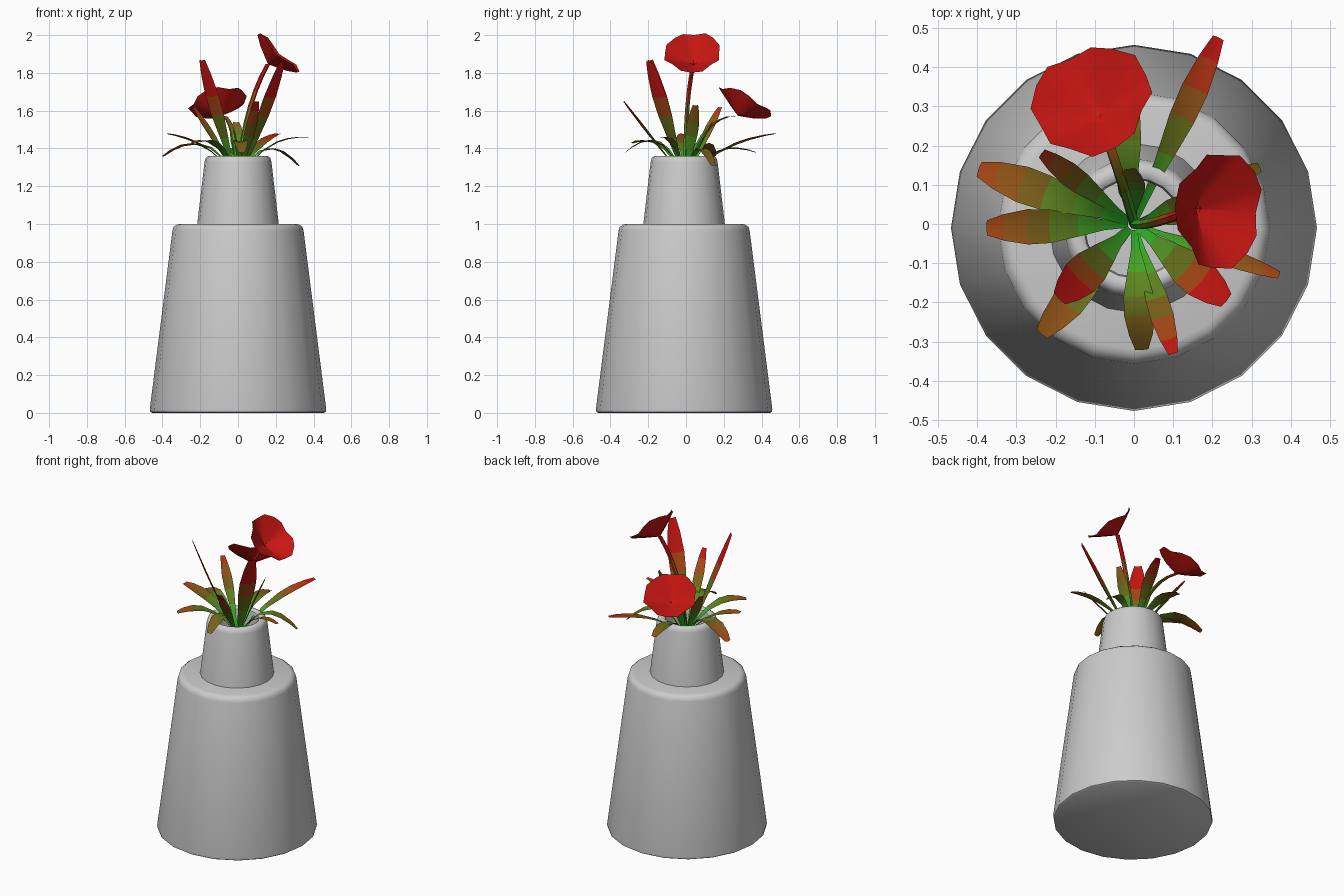
import bpy, bmesh, math
from mathutils import Vector

if "Cube" in bpy.data.objects:
    bpy.data.objects.remove(bpy.data.objects["Cube"])

# Gradient palette: green base, olive middle, red tip
GREEN, OLIVE, RED = Vector((.03, .45, .02)), Vector((.15, .13, .01)), Vector((.58, .008, .006))
N = 10
palette = []
for i in range(N):
    f = i / (N - 1)
    c = GREEN.lerp(OLIVE, f * 2) if f < .5 else OLIVE.lerp(RED, f * 2 - 1)
    m = bpy.data.materials.new("plant_%d" % i)
    m.diffuse_color = (*c, 1)
    m.use_nodes = True
    m.node_tree.nodes["Principled BSDF"].inputs["Base Color"].default_value = m.diffuse_color
    palette.append(m)
ROOT = Vector((0, 0, 1.25))


def make(name, verts, faces, plant=False, red=False, angle=40):
    me = bpy.data.meshes.new(name)
    me.from_pydata([tuple(v) for v in verts], [], faces)
    ob = bpy.data.objects.new(name, me)
    bpy.context.collection.objects.link(ob)
    bm = bmesh.new()
    bm.from_mesh(me)
    bmesh.ops.recalc_face_normals(bm, faces=bm.faces)
    bm.to_mesh(me)
    bm.free()
    if plant:
        for m in palette:
            me.materials.append(m)
        for p in me.polygons:
            f = ((p.center - ROOT).length - .08) / .45
            p.material_index = N - 1 if red else max(0, min(N - 1, int(f * N)))
    bpy.ops.object.select_all(action='DESELECT')
    ob.select_set(True)
    bpy.context.view_layer.objects.active = ob
    bpy.ops.object.shade_smooth_by_angle(angle=math.radians(angle))
    return ob


def lathe(name, profile, n=20, cy=-.01):
    verts, faces = [], []
    for r, z in profile:
        verts += [(r * math.cos(2 * math.pi * k / n), cy + r * math.sin(2 * math.pi * k / n), z) for k in range(n)]
    for i in range(len(profile) - 1):
        for k in range(n):
            k2 = (k + 1) % n
            faces.append((i * n + k, i * n + k2, (i + 1) * n + k2, (i + 1) * n + k))
    faces.append(tuple(range(n)))
    faces.append(tuple(range((len(profile) - 1) * n, len(profile) * n)))
    return make(name, verts, faces)


def bezier(a, b, c, t):
    return a * (1 - t) ** 2 + b * 2 * t * (1 - t) + c * t * t


# Vase
lathe("vase_body", [(.455, 0), (.465, .006), (.467, .02), (.347, .965), (.341, .985), (.325, .996), (.31, 1)])
lathe("vase_neck", [(.217, .99), (.177, 1.33), (.171, 1.35), (.158, 1.36), (.14, 1.36),
                    (.128, 1.352), (.124, 1.335), (.15, 1.05)])


# Leaves: tip position, arch height of the control point, maximum width
def leaf(name, tip, ctrl_z, width):
    tip = Vector(tip)
    out = Vector((tip.x, tip.y, 0)).normalized()
    side = Vector((-out.y, out.x, 0))
    reach = Vector((tip.x, tip.y, 0)).length
    a = ROOT + out * .015
    b = out * reach * .42 + Vector((0, 0, ctrl_z))
    verts, faces = [], []
    steps = [(0, .2), (.2, .3), (.4, .62), (.6, .95), (.75, 1), (.9, .75), (1, .42)]
    for t, w in steps:
        p = bezier(a, b, tip, t)
        h = side * width * w / 2
        dip = Vector((0, 0, -.1 * width * w)) + out * .05 * width * w
        verts += [p - h, p + dip, p + h]
    for i in range(len(steps) - 1):
        for j in (0, 1):
            q = i * 3 + j
            faces.append((q, q + 1, q + 4, q + 3))
    make(name, verts, faces, plant=True)


leaves = [
    ((-.395, .14, 1.36), 1.54, .095),
    ((-.375, -.01, 1.48), 1.46, .09),
    ((-.235, .18, 1.62), 1.42, .06),
    ((-.19, -.19, 1.87), 1.47, .10),
    ((-.235, -.28, 1.43), 1.50, .085),
    ((.02, -.32, 1.38), 1.56, .08),
    ((.10, -.33, 1.65), 1.40, .06),
    ((.235, -.195, 1.86), 1.47, .10),
    ((.37, -.13, 1.46), 1.48, .045),
    ((.32, .145, 1.31), 1.52, .06),
    ((.215, .475, 1.48), 1.45, .07),
    ((-.03, .37, 1.38), 1.47, .075),
    ((.16, .05, 1.63), 1.42, .07),
    ((-.01, .14, 1.54), 1.42, .07),
]
for i, args in enumerate(leaves):
    leaf("leaf_%02d" % (i + 1), *args)


# Flowers: curved stem with a shallow ragged cup on top
def flower(name, center, normal, ctrl, radius):
    center, n = Vector(center), Vector(normal).normalized()
    u = n.cross(Vector((0, 0, 1))).normalized()
    v = n.cross(u)
    apex = center - n * .085
    verts, faces = [apex], []
    count = 16
    for r, d in ((.2, .07), (.65, .035), (1, 0)):
        for k in range(count):
            a = 2 * math.pi * k / count
            rag = 1 + (.05 if k % 2 else -.02) * (r == 1) + .03 * math.sin(3 * a + 1) * r
            verts.append(center - n * (d + .012 * math.cos(4 * a) * r)
                         + (u * math.cos(a) + v * math.sin(a)) * radius * r * rag)
    for k in range(count):
        k2 = (k + 1) % count
        faces.append((0, 1 + k, 1 + k2))
        for s in (0, count):
            faces.append((1 + s + k, 1 + s + count + k, 1 + s + count + k2, 1 + s + k2))
    make(name + "_petals", verts, faces, plant=True, red=True, angle=30)
    verts, faces = [], []
    for i in range(8):
        p = bezier(ROOT, Vector(ctrl), apex, i / 7)
        for k in range(6):
            a = math.pi * k / 3
            verts.append(p + Vector((math.cos(a), math.sin(a), 0)) * .013)
    for i in range(7):
        for k in range(6):
            k2 = (k + 1) % 6
            faces.append((i * 6 + k, i * 6 + k2, i * 6 + 6 + k2, i * 6 + 6 + k))
    make(name + "_stem", verts, faces, plant=True)


flower("low_flower", (-.108, .315, 1.645), (-.28, .55, 1), (-.02, .08, 1.58), .152)
flower("tall_flower", (.217, .035, 1.908), (.69, -.05, .72), (.03, -.01, 1.62), .147)
